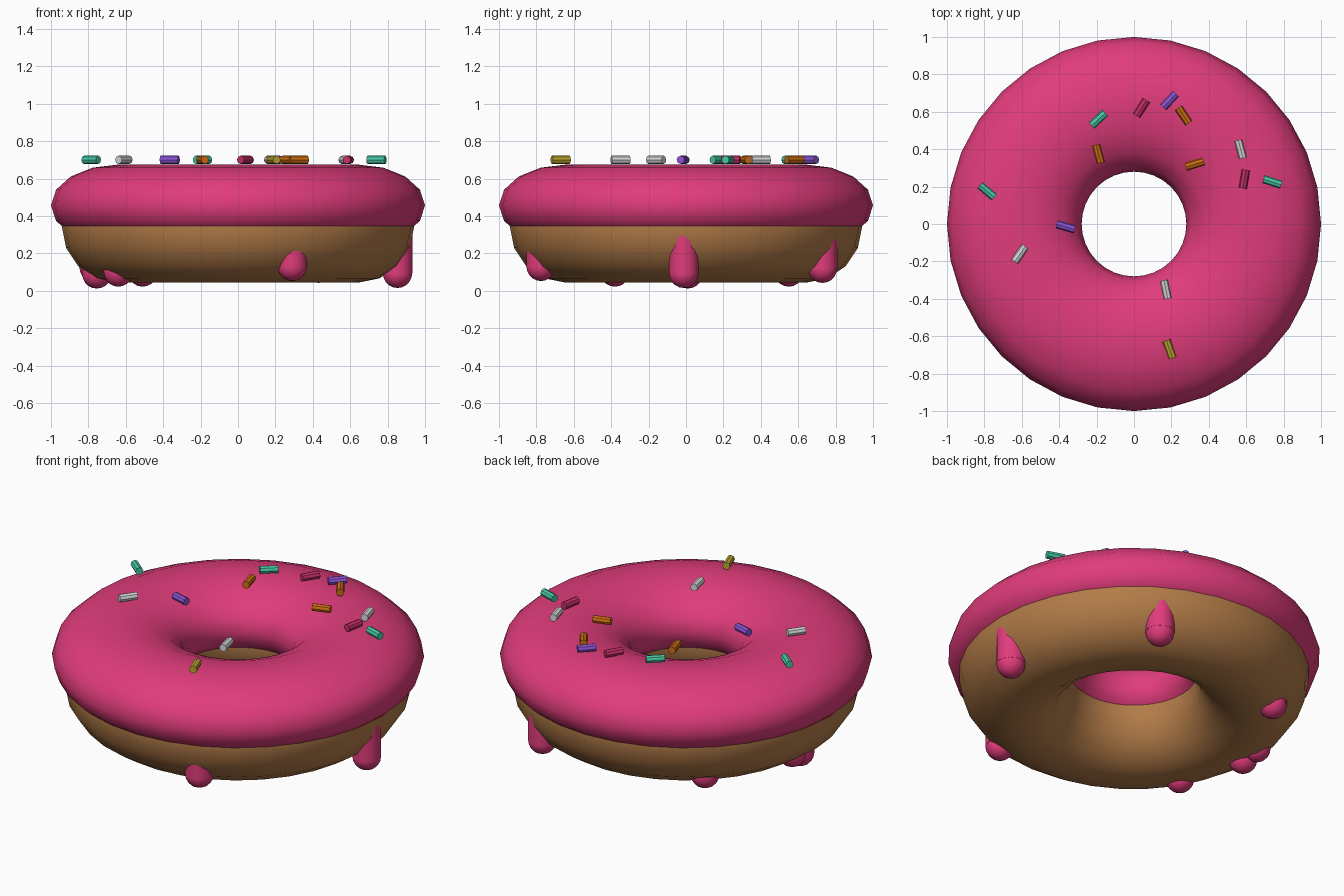
import bpy, bmesh, math

if "Cube" in bpy.data.objects:
    bpy.data.objects.remove(bpy.data.objects["Cube"])


def material(name, rgb):
    m = bpy.data.materials.new(name)
    m.diffuse_color = (*rgb, 1.0)
    m.use_nodes = True
    m.node_tree.nodes["Principled BSDF"].inputs["Base Color"].default_value = m.diffuse_color
    return m


PINK = material("pink_icing", (0.75, 0.045, 0.20))
DOUGH = material("baked_dough", (0.45, 0.20, 0.065))
TEAL = material("teal", (0.065, 0.58, 0.38))
WHITE = material("white", (0.68, 0.68, 0.68))
PURPLE = material("purple", (0.27, 0.09, 0.68))
ORANGE = material("orange", (0.60, 0.15, 0.006))
YELLOW = material("yellow", (0.50, 0.38, 0.03))
CERISE = material("cerise", (0.58, 0.028, 0.14))


def finish(name, mat, smooth=True):
    ob = bpy.context.object
    ob.name = name
    ob.data.materials.append(mat)
    if smooth:
        bpy.ops.object.shade_smooth_by_angle(angle=math.radians(40))
    return ob


def ring(name, mat, minor, z, squash=1.0):
    bpy.ops.mesh.primitive_torus_add(major_radius=0.64, minor_radius=minor,
                                     major_segments=32, minor_segments=16,
                                     location=(0, 0, z))
    bpy.context.object.scale.z = squash
    bpy.ops.object.transform_apply(location=True, rotation=True, scale=True)
    return finish(name, mat)


# Dough ring
ring("dough", DOUGH, 0.302, 0.345)

# Icing: flattened ring, trimmed flat at the dough's widest line
icing = ring("icing", PINK, 0.36, 0.457, 0.605)
bm = bmesh.new()
bm.from_mesh(icing.data)
bmesh.ops.bisect_plane(bm, geom=bm.verts[:] + bm.edges[:] + bm.faces[:],
                       plane_co=(0, 0, 0.345), plane_no=(0, 0, 1),
                       clear_inner=True)
bm.to_mesh(icing.data)
bm.free()

# Icing drips: upright cylinder with a round bead at its lower end (x, y, bead height)
drips = [
    (0.853, -0.012, 0.093),
    (0.29, -0.775, 0.13),
    (0.43, 0.73, 0.12),
    (-0.51, 0.55, 0.10),
    (-0.64, -0.38, 0.10),
    (-0.755, 0.01, 0.09),
    (-0.77, 0.105, 0.125),
]
TOP = 0.38
for i, (x, y, z) in enumerate(drips, 1):
    bpy.ops.mesh.primitive_cylinder_add(vertices=16, radius=0.079, depth=TOP - z,
                                        location=(x, y, (TOP + z) / 2))
    finish(f"drip_{i}", PINK)
    bpy.ops.mesh.primitive_uv_sphere_add(segments=16, ring_count=10, radius=0.078,
                                         location=(x, y, z))
    finish(f"drip_bead_{i}", PINK)

# Sprinkles lying flat on top (x, y, heading in degrees, colour)
sprinkles = [
    (-0.19, 0.56, 43, TEAL), (0.74, 0.225, -18, TEAL), (-0.785, 0.175, -40, TEAL),
    (0.04, 0.62, 58, CERISE), (0.59, 0.24, 80, CERISE),
    (0.19, 0.66, 47, PURPLE), (-0.365, -0.015, -16, PURPLE),
    (0.265, 0.58, -56, ORANGE), (-0.19, 0.375, -75, ORANGE), (0.325, 0.32, 17, ORANGE),
    (0.57, 0.40, -75, WHITE), (-0.61, -0.16, 55, WHITE), (0.17, -0.35, -78, WHITE),
    (0.19, -0.67, -70, YELLOW),
]
for i, (x, y, heading, mat) in enumerate(sprinkles, 1):
    bpy.ops.mesh.primitive_cylinder_add(vertices=8, radius=0.022, depth=0.1,
                                        location=(x, y, 0.70),
                                        rotation=(0, math.pi / 2, math.radians(heading)))
    finish(f"sprinkle_{i}", mat, smooth=False)
